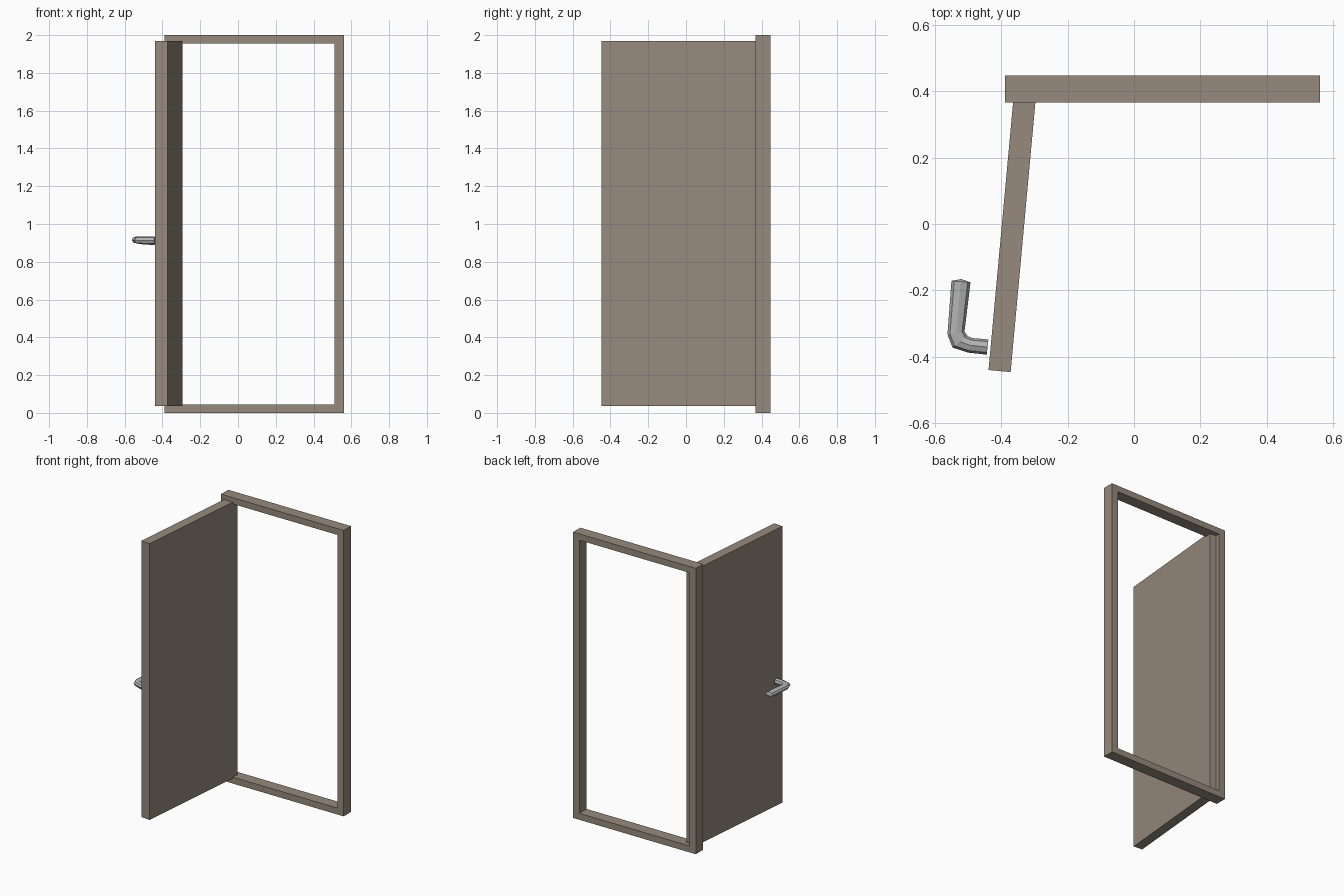
import bpy, bmesh, math
from mathutils import Vector

if "Cube" in bpy.data.objects:
    bpy.data.objects.remove(bpy.data.objects["Cube"])


def material(name, rgb):
    m = bpy.data.materials.new(name)
    m.diffuse_color = (*rgb, 1.0)
    m.use_nodes = True
    m.node_tree.nodes["Principled BSDF"].inputs["Base Color"].default_value = m.diffuse_color
    return m


def finish(bm, name, mat):
    bmesh.ops.recalc_face_normals(bm, faces=bm.faces[:])
    me = bpy.data.meshes.new(name)
    bm.to_mesh(me)
    bm.free()
    me.materials.append(mat)
    ob = bpy.data.objects.new(name, me)
    bpy.context.scene.collection.objects.link(ob)
    return ob


wood = material("taupe_wood", (0.305, 0.254, 0.205))
metal = material("grey_metal", (0.45, 0.45, 0.45))

# Frame: rectangular ring with depth
Y0, Y1 = 0.367, 0.4475


def rect(x0, x1, z0, z1):
    return [(x0, z0), (x1, z0), (x1, z1), (x0, z1)]


bm = bmesh.new()
outer, inner = rect(-0.389, 0.561, 0, 2), rect(-0.341, 0.512, 0.045, 1.956)
loops = [[bm.verts.new((x, y, z)) for x, z in pts]
         for pts, y in ((outer, Y0), (outer, Y1), (inner, Y1), (inner, Y0))]
for k in range(4):
    a, b = loops[k], loops[(k + 1) % 4]
    for i in range(4):
        j = (i + 1) % 4
        bm.faces.new((a[i], a[j], b[j], b[i]))
finish(bm, "door_frame", wood)

# Door leaf: slab swung open a little past a right angle
swing = math.radians(5.25)
along = Vector((math.sin(swing), math.cos(swing), 0))
across = Vector((-math.cos(swing), math.sin(swing), 0))
corner = Vector((-0.372, -0.4465, 0))
length, thick = 0.863, 0.067
base = [corner, corner + along * length,
        corner + along * length + across * thick, corner + across * thick]
bm = bmesh.new()
face = bm.faces.new([bm.verts.new((p.x, p.y, 0.036)) for p in base])
ext = bmesh.ops.extrude_face_region(bm, geom=[face])
for v in ext["geom"]:
    if isinstance(v, bmesh.types.BMVert):
        v.co.z = 1.969
finish(bm, "door_leaf", wood)

# Lever handle: eight-sided sections given by inner point, outer point, low and high z
sections = [
    ((-0.439, -0.348), (-0.444, -0.394), 0.889, 0.934),
    ((-0.487, -0.344), (-0.499, -0.388), 0.891, 0.934),
    ((-0.502, -0.338), (-0.5475, -0.3725), 0.895, 0.934),
    ((-0.511, -0.324), (-0.5625, -0.333), 0.897, 0.934),
    ((-0.493, -0.1765), (-0.5505, -0.1715), 0.897, 0.934),
]
bm = bmesh.new()
rings = []
for a, b, z0, z1 in sections:
    a, b = Vector(a), Vector(b)
    mid, half = (a + b) / 2, (b - a) / 2
    ring = []
    for i in range(8):
        t = i * math.tau / 8
        p = mid + half * math.cos(t)
        ring.append(bm.verts.new((p.x, p.y, (z0 + z1) / 2 + (z1 - z0) / 2 * math.sin(t))))
    rings.append(ring)
for a, b in zip(rings, rings[1:]):
    for i in range(8):
        j = (i + 1) % 8
        bm.faces.new((a[i], a[j], b[j], b[i]))
bm.faces.new(rings[0])
# slightly domed tip
tip = bm.verts.new((-0.521, -0.166, 0.9155))
for i in range(8):
    bm.faces.new((rings[-1][i], rings[-1][(i + 1) % 8], tip))
finish(bm, "lever_handle", metal)
